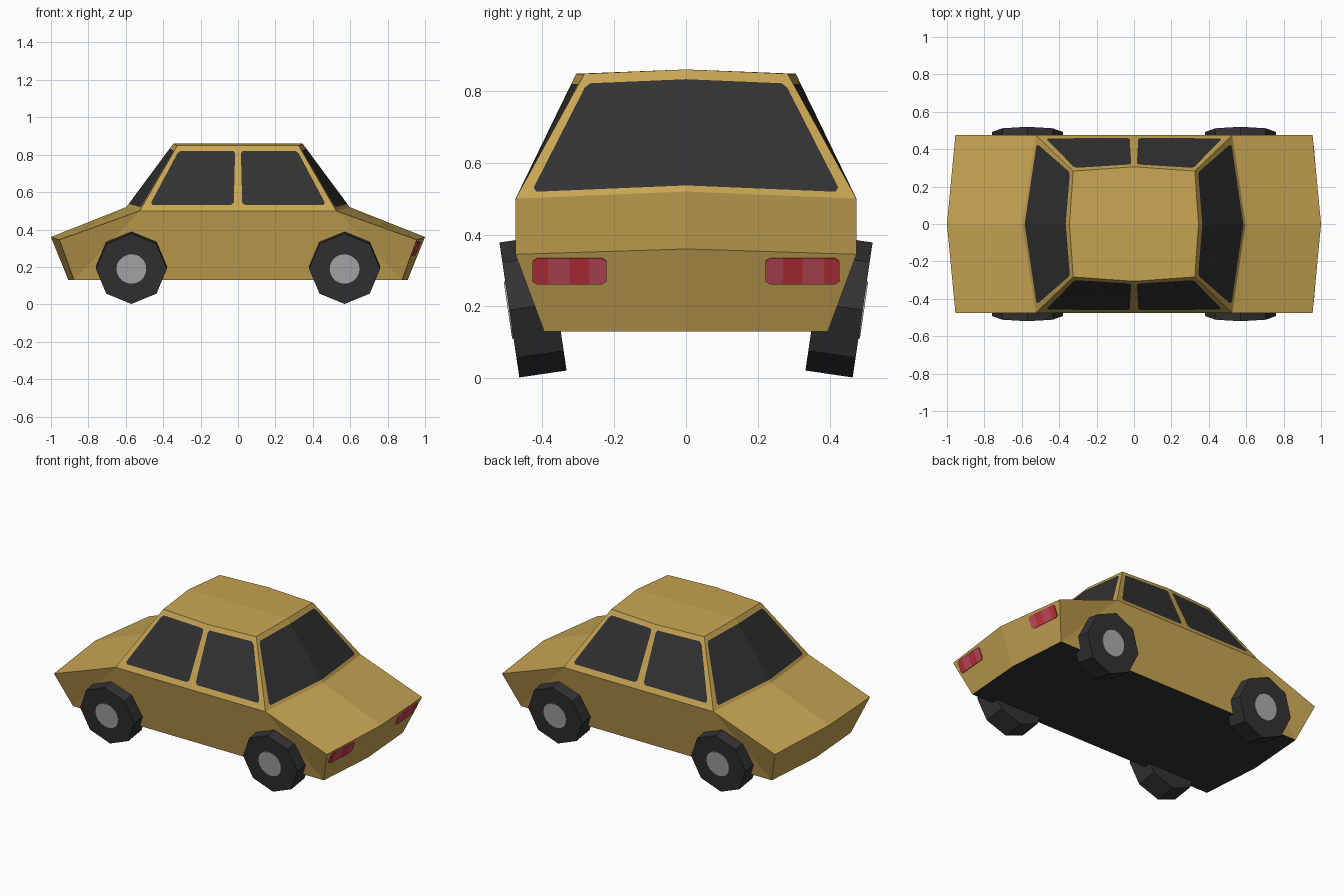
import bpy, bmesh, math
from mathutils import Vector, Matrix

if "Cube" in bpy.data.objects:
    bpy.data.objects.remove(bpy.data.objects["Cube"])


def material(name, rgb):
    m = bpy.data.materials.new(name)
    m.diffuse_color = (*rgb, 1)
    m.use_nodes = True
    m.node_tree.nodes["Principled BSDF"].inputs["Base Color"].default_value = m.diffuse_color
    return m


GOLD = material("gold paint", (0.578, 0.376, 0.086))
DARK = material("dark glass and rubber", (0.032, 0.032, 0.032))
GREY = material("hub grey", (0.42, 0.42, 0.42))
RED = material("light red", (0.57, 0.035, 0.048))
PINK = material("light pink", (0.57, 0.075, 0.115))


def finish(bm, name, mats):
    mesh = bpy.data.meshes.new(name)
    bm.to_mesh(mesh)
    bm.free()
    for m in mats:
        mesh.materials.append(m)
    ob = bpy.data.objects.new(name, mesh)
    bpy.context.collection.objects.link(ob)
    return ob


def mirror(ob, x, y):
    mod = ob.modifiers.new("mirror", 'MIRROR')
    mod.use_axis = (x, y, False)
    mod.merge_threshold = 0.0005


def add_face(bm, pts, mat=0):
    """Face wound so that it looks away from the middle of the car."""
    f = bm.faces.new([bm.verts.new(p) for p in pts])
    f.normal_update()
    if f.normal.dot(f.calc_center_median() - Vector((0, 0, 0.4))) < 0:
        f.normal_flip()
    f.material_index = mat


def blend(quad, u, v):
    a, b, c, d = (Vector(p) for p in quad)
    return a.lerp(b, u).lerp(d.lerp(c, u), v)


def window_panel(bm, quad, u0, u1, v0, v1, cu=0.03, cv=0.035):
    """Painted frame around a dark pane with clipped corners."""
    c0 = cu if u0 > 0 else 0
    k0 = cv if u0 > 0 else 0
    P = lambda u, v: blend(quad, u, v)
    A, B, C, D = P(0, 0), P(1, 0), P(1, 1), P(0, 1)
    a1, a2 = P(u0, v0 + k0), P(u0 + c0, v0)
    b1, b2 = P(u1 - cu, v0), P(u1, v0 + cv)
    d1, e1 = P(u1, v1 - cv), P(u1 - cu, v1)
    e2, f1 = P(u0 + c0, v1), P(u0, v1 - k0)
    faces = [(A, B, b1, a2), (B, b2, b1), (B, C, d1, b2),
             (C, e1, d1), (C, D, e2, e1)]
    if u0 > 0:
        faces += [(A, a2, a1), (D, f1, e2), (D, A, a1, f1)]
        pane = (a1, a2, b1, b2, d1, e1, e2, f1)
    else:
        pane = (a2, b1, b2, d1, e1, e2)
    for f in faces:
        add_face(bm, f, 0)
    add_face(bm, pane, 1)


# Key points of one quarter of the car (+x, +y)
roof_mid, roof_end = (0, 0, 0.86), (0.345, 0, 0.86)
roof_corner, roof_side = (0.325, 0.283, 0.848), (0, 0.306, 0.848)
belt_end, belt_corner, belt_side = (0.597, 0, 0.52), (0.525, 0.475, 0.50), (0, 0.475, 0.50)
tip_end, tip_corner = (1.0, 0, 0.36), (0.955, 0.475, 0.345)
low_end, low_corner = (0.907, 0, 0.13), (0.877, 0.395, 0.13)
low_side, low_mid = (0, 0.395, 0.13), (0, 0, 0.13)

# Body shell with painted-in windows
bm = bmesh.new()
add_face(bm, (roof_mid, roof_end, roof_corner, roof_side))
add_face(bm, (belt_end, tip_end, tip_corner, belt_corner))
add_face(bm, (tip_end, low_end, low_corner, tip_corner))
add_face(bm, (belt_side, belt_corner, low_corner, low_side))
add_face(bm, (belt_corner, tip_corner, low_corner))
add_face(bm, (low_mid, low_end, low_corner, low_side), 1)
window_panel(bm, (belt_side, belt_corner, roof_corner, roof_side), 0.045, 0.93, 0.09, 0.92)
window_panel(bm, (belt_end, belt_corner, roof_corner, roof_end), 0, 0.925, 0.05, 0.92)
bmesh.ops.remove_doubles(bm, verts=bm.verts, dist=0.0005)
mirror(finish(bm, "car_body", [GOLD, DARK]), True, True)

# Tail lights: thin striped plates on the +x end
end_quad = (low_end, low_corner, tip_corner, tip_end)


def on_end(y, z):
    v = (z - 0.13) / (0.23 - 0.015 * y / 0.475)
    return blend(end_quad, y / (0.395 + 0.08 * v), v) + Vector((0.006, 0, -0.002))


bm = bmesh.new()
columns = [0.222, 0.235, 0.27, 0.325, 0.385, 0.415, 0.427]
for i, (y0, y1) in enumerate(zip(columns, columns[1:])):
    s0 = 0.008 if i == 0 else 0
    s1 = 0.008 if i == len(columns) - 2 else 0
    add_face(bm, (on_end(y0, 0.263 + s0), on_end(y1, 0.263 + s1),
                  on_end(y1, 0.335 - s1), on_end(y0, 0.335 - s0)),
             1 if i in (0, 1, 3) else 0)
bmesh.ops.remove_doubles(bm, verts=bm.verts, dist=0.0005)
lights = finish(bm, "tail_lights", [RED, PINK])
solid = lights.modifiers.new("thickness", 'SOLIDIFY')
solid.thickness, solid.offset = 0.008, -1
mirror(lights, False, True)

# Wheels: leaning eight-sided drums with a round hub plate
LEAN = math.radians(8.4)
WIDTH = 0.133
for ex, xn in ((-1, "left"), (1, "right")):
    for s, yn in ((-1, "front"), (1, "back")):
        axis = Vector((0, s * math.cos(LEAN), -math.sin(LEAN)))
        outer = Vector((ex * 0.57, s * 0.492, 0.19))
        turn = Matrix.Rotation(-s * (math.pi / 2 + LEAN), 4, 'X')
        for part, sides, r, depth, shift, mat in (
                ("wheel", 8, 0.19, WIDTH, -WIDTH / 2, DARK),
                ("hub", 20, 0.08, 0.008, 0, GREY)):
            bm = bmesh.new()
            bmesh.ops.create_cone(bm, cap_ends=True, segments=sides,
                                  radius1=r, radius2=r, depth=depth)
            ob = finish(bm, f"{yn}_{xn}_{part}", [mat])
            ob.matrix_world = Matrix.Translation(outer + axis * shift) @ turn
